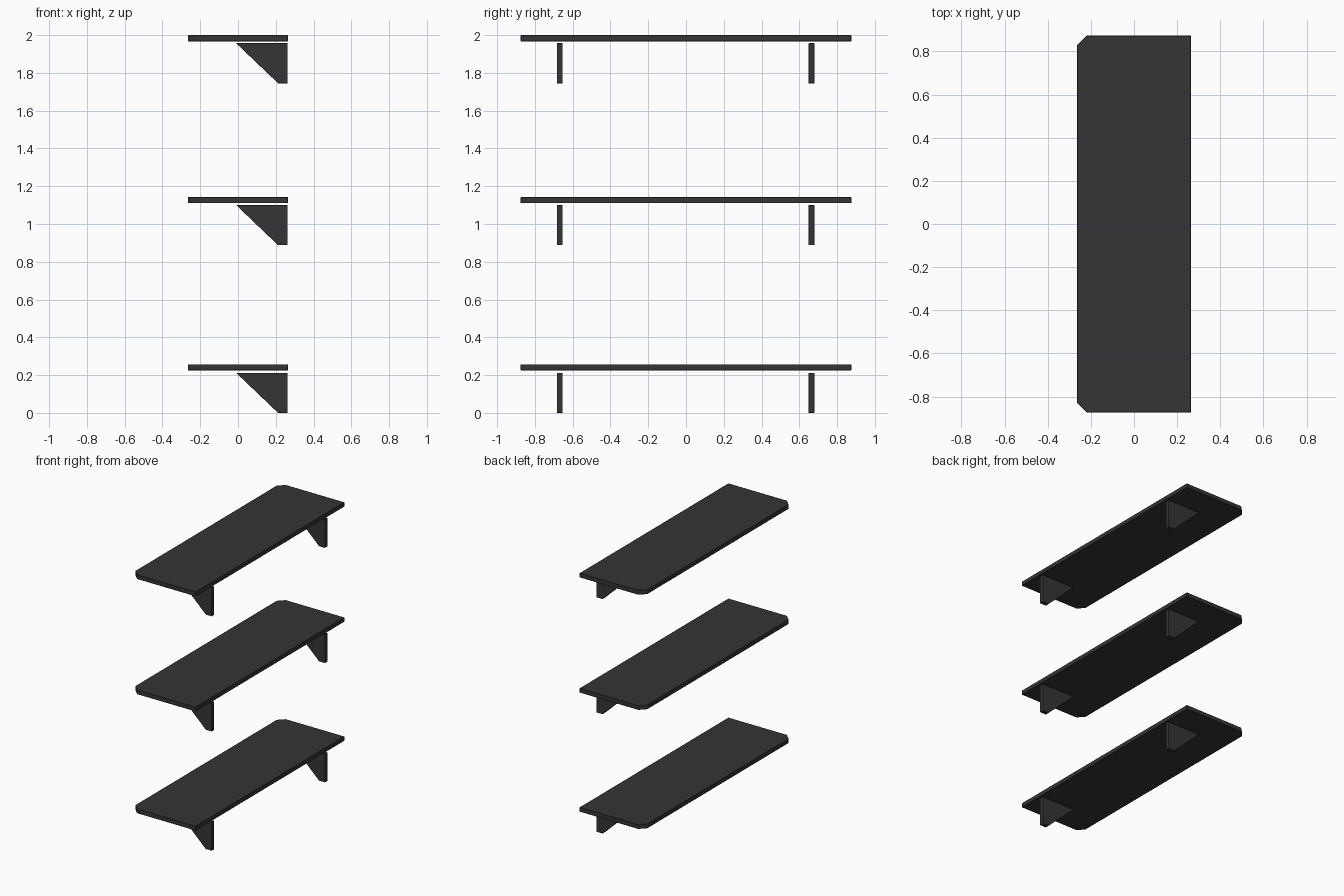
import bpy, bmesh
from mathutils import Vector

if "Cube" in bpy.data.objects:
    bpy.data.objects.remove(bpy.data.objects["Cube"])

mat = bpy.data.materials.new("dark_grey")
mat.diffuse_color = (0.035, 0.035, 0.037, 1)
mat.use_nodes = True
mat.node_tree.nodes["Principled BSDF"].inputs["Base Color"].default_value = mat.diffuse_color


def prism(name, outline, depth, bevel):
    """Extrude a planar outline along a vector, with fine softened edges."""
    bm = bmesh.new()
    face = bm.faces.new([bm.verts.new(p) for p in outline])
    new = bmesh.ops.extrude_face_region(bm, geom=[face])["geom"]
    bmesh.ops.translate(bm, vec=Vector(depth),
                        verts=[v for v in new if isinstance(v, bmesh.types.BMVert)])
    bmesh.ops.recalc_face_normals(bm, faces=bm.faces)
    mesh = bpy.data.meshes.new(name)
    bm.to_mesh(mesh)
    bm.free()
    mesh.materials.append(mat)
    ob = bpy.data.objects.new(name, mesh)
    bpy.context.collection.objects.link(ob)
    mod = ob.modifiers.new("soft_edges", "BEVEL")
    mod.width, mod.segments = bevel, 1
    return ob


# Board outline with clipped front corners (seen from the top)
X, Y, C = 0.264, 0.875, 0.045
board = [(X, -Y), (X, Y), (-X + C, Y), (-X, Y - C), (-X, -Y + C), (-X + C, -Y)]
# Bracket side profile, relative to the board top
bracket = [(-0.01, -0.043), (0.262, -0.043), (0.262, -0.255), (0.212, -0.255)]

for i, top in enumerate((0.257, 1.143, 2.0), 1):
    prism(f"shelf_board_{i}", [(x, y, top - 0.033) for x, y in board],
          (0, 0, 0.033), 0.002)
    # Pair of wall brackets under each board
    for side, y in (("left", -0.668), ("right", 0.664)):
        z0 = top if i > 1 else 0.255
        prism(f"bracket_{side}_{i}", [(x, y - 0.015, z0 + z) for x, z in bracket],
              (0, 0.03, 0), 0.001)
